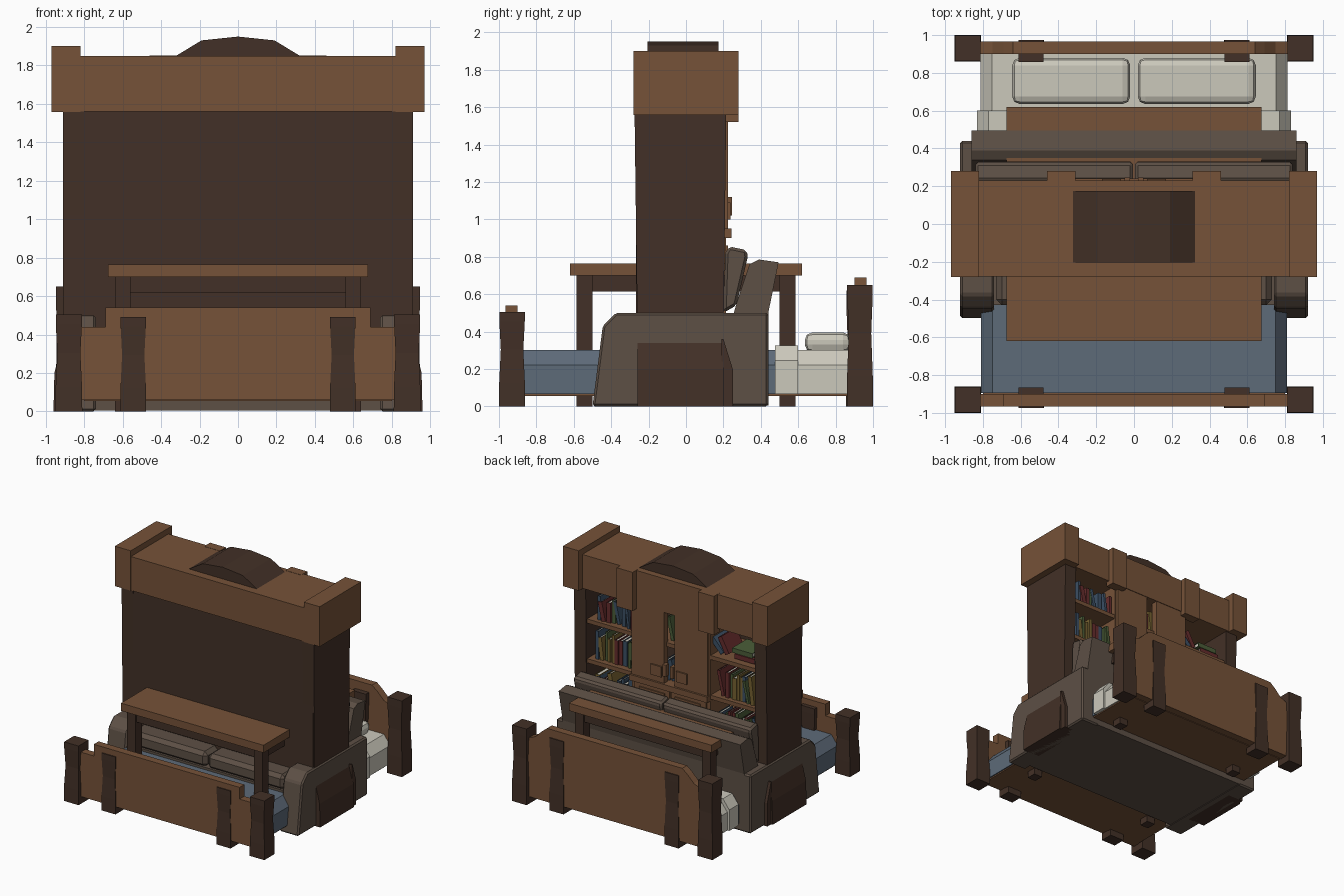
import bpy, bmesh, math, random
from mathutils import Matrix, Vector

if "Cube" in bpy.data.objects:
    bpy.data.objects.remove(bpy.data.objects["Cube"])
random.seed(4)

def material(name, c):
    m = bpy.data.materials.new(name)
    m.diffuse_color = (*c, 1)
    m.use_nodes = True
    m.node_tree.nodes["Principled BSDF"].inputs["Base Color"].default_value = m.diffuse_color
    return m

WOOD = material("wood", (0.18, 0.085, 0.04))
DARK = material("dark_wood", (0.055, 0.03, 0.02))
CLOTH = material("sofa_cloth", (0.11, 0.08, 0.06))
BLUE = material("blanket_blue", (0.11, 0.145, 0.19))
WHITE = material("linen", (0.60, 0.58, 0.50))
BOOKS = [material("book_" + n, c) for n, c in (
    ("red", (0.13, 0.025, 0.025)), ("green", (0.07, 0.11, 0.04)),
    ("blue", (0.045, 0.08, 0.13)), ("ochre", (0.18, 0.12, 0.03)))]

def finish(name, bm, mat, bevel=0, segs=1):
    bmesh.ops.recalc_face_normals(bm, faces=bm.faces)
    me = bpy.data.meshes.new(name)
    bm.to_mesh(me)
    bm.free()
    me.materials.append(mat)
    ob = bpy.data.objects.new(name, me)
    bpy.context.collection.objects.link(ob)
    if bevel:
        b = ob.modifiers.new("bevel", 'BEVEL')
        b.width, b.segments = bevel, segs
    return ob

def add_box(bm, x0, x1, y0, y1, z0, z1, mtx=None):
    m = Matrix.Translation(((x0+x1)/2, (y0+y1)/2, (z0+z1)/2)) @ Matrix.Diagonal((x1-x0, y1-y0, z1-z0, 1))
    bmesh.ops.create_cube(bm, size=1, matrix=(mtx or Matrix()) @ m)

def box(name, x0, x1, y0, y1, z0, z1, mat, bevel=0, segs=1):
    bm = bmesh.new()
    add_box(bm, x0, x1, y0, y1, z0, z1)
    return finish(name, bm, mat, bevel, segs)

def pair(name, x0, x1, *rest):
    box(name + "_right", x0, x1, *rest)
    box(name + "_left", -x1, -x0, *rest)

def prism(name, pts, axis, a, b, mat, bevel=0):
    """Extrude a 2D profile along x (pts are y,z) or along y (pts are x,z)."""
    bm = bmesh.new()
    put = (lambda p, d: (d, p[0], p[1])) if axis == 'x' else (lambda p, d: (p[0], d, p[1]))
    f = bm.faces.new([bm.verts.new(put(p, a)) for p in pts])
    ext = bmesh.ops.extrude_face_region(bm, geom=[f])
    vs = [v for v in ext["geom"] if isinstance(v, bmesh.types.BMVert)]
    bmesh.ops.translate(bm, verts=vs, vec=Vector(put((0, 0), b - a)))
    return finish(name, bm, mat, bevel)

def mirror_pts(half):
    return half + [(-x, z) for x, z in reversed(half) if abs(x) > 1e-6]

def post(name, cx, cy, w, d, h, mat):
    """Square post with a narrow waist."""
    bm = bmesh.new()
    rings = []
    for t, s in ((0, 1), (0.25, .98), (0.6, .86), (0.9, .97), (1, .97)):
        rings.append([bm.verts.new((cx+sx*w*s/2, cy+sy*d*s/2, h*t))
                      for sx, sy in ((-1, -1), (1, -1), (1, 1), (-1, 1))])
    bm.faces.new(rings[0])
    bm.faces.new(rings[-1])
    for r, q in zip(rings, rings[1:]):
        for i in range(4):
            j = (i+1) % 4
            bm.faces.new((r[i], r[j], q[j], q[i]))
    finish(name, bm, mat)

# ---- Bed ----
for s, side in ((1, "right"), (-1, "left")):
    post(f"bed_foot_post_{side}", s*.88, -.93, .14, .14, .505, DARK)
    post(f"bed_head_post_{side}", s*.88, .93, .14, .14, .65, DARK)
    post(f"bed_foot_brace_{side}", s*.545, -.92, .135, .11, .49, DARK)
    post(f"bed_head_brace_{side}", s*.545, .915, .135, .12, .62, DARK)
prism("footboard", mirror_pts([(.82, .06), (.82, .44), (.69, .44), (.69, .54)]), 'y', -.965, -.9, WOOD)
prism("headboard", mirror_pts([(.82, .06), (.82, .56), (.75, .59), (.69, .65), (.64, .69)]), 'y', .9, .965, WOOD)
box("bed_base", -.80, .80, -.9, .9, .055, .09, WOOD)
SEC = lambda w, h: mirror_pts([(w, .065), (w, h-.08), (w-.06, h)])
prism("blanket", SEC(.81, .30), 'y', -.895, .49, BLUE)
prism("blanket_fold", SEC(.83, .325), 'y', .475, .60, WHITE)
prism("sheet", SEC(.812, .30), 'y', .60, .9, WHITE)
pair("pillow", .02, .645, .635, .88, .29, .395, WHITE, .04, 2)

# ---- Sofa ----
arm = [(-.5, 0), (-.445, .43), (-.375, .5), (.44, .5), (.44, 0)]
prism("sofa_arm_right", arm, 'x', .74, .92, CLOTH, .012)
prism("sofa_arm_left", arm, 'x', -.92, -.74, CLOTH, .012)
box("sofa_base", -.76, .76, -.43, .44, .004, .32, CLOTH)
pair("seat_cushion", .005, .73, -.43, .2, .31, .44, CLOTH, .03)
prism("sofa_back", [(.2, .3), (.27, .55), (.34, .76), (.39, .785), (.495, .77), (.44, .5), (.44, .3)],
      'x', -.86, .86, CLOTH)
back = [(.2, .5), (.21, .82), (.23, .855), (.325, .835), (.33, .8), (.27, .54)]
prism("back_cushion_right", back, 'x', .005, .84, CLOTH, .015)
prism("back_cushion_left", back, 'x', -.84, -.005, CLOTH, .015)

# ---- Table ----
box("table_top", -.675, .675, -.62, .62, .70, .765, WOOD)
for y in (-.5425, .5425):
    pair("table_leg", .56, .64, y-.0425, y+.0425, 0, .70, DARK)
    box("table_end_apron", -.56, .56, y-.03, y+.03, .615, .70, DARK)
pair("table_side_apron", .57, .63, -.5, .5, .615, .70, DARK)

# ---- Bookcase ----
box("bookcase_back", -.90, .90, -.268, -.2, .01, 1.57, DARK)
for s, side in ((1, "right"), (-1, "left")):
    prism(f"bookcase_side_{side}", [(-.255, 0), (-.275, 1.57), (.215, 1.57), (.2, .36)] + [(.2, 0)],
          'x', s*.80, s*.91, DARK)
    # flared foot of the side panel
    prism(f"bookcase_foot_{side}", [(s*.80, 0), (s*.96, 0), (s*.955, .2), (s*.915, .36), (s*.80, .36)],
          'y', -.26, .2, DARK)
    prism(f"bookcase_toe_{side}", [(.19, 0), (.25, 0), (.25, .2), (.2, .36), (.19, .36)],
          'x', s*.80, s*.945, DARK)
box("bookcase_cornice", -.96, .96, -.277, .23, 1.56, 1.85, WOOD)
pair("cornice_end", .82, .97, -.28, .28, 1.558, 1.90, WOOD)
pair("cornice_bracket", .31, .46, .2, .28, 1.52, 1.852, WOOD)
prism("top_arch", mirror_pts([(.33, 1.845), (.19, 1.93), (0, 1.95)]), 'y', -.205, .175, DARK)
shelves = (.28, .62, .95, 1.29)
for i, z in enumerate(shelves):
    box(f"shelf_{i}", -.81, .81, -.21, .195, z-.035, z, WOOD)
# centre cabinet with tall panels above and doors below
pair("cabinet_divider", .33, .37, -.2, .2, .25, 1.57, WOOD)
pair("upper_panel", .05, .36, .17, .225, .95, 1.57, WOOD)
pair("upper_panel_trim", .07, .17, .22, .238, 1.0, 1.09, WOOD)
box("cabinet_ledge", -.37, .37, .16, .242, .90, .95, WOOD)
pair("lower_door", .008, .34, .17, .215, .29, .90, WOOD)
pair("lower_door_inset", .05, .29, .21, .225, .60, .86, WOOD)
pair("door_pull", .02, .05, .2, .245, 1.02, 1.12, WOOD)

# ---- Books ----
covers = [bmesh.new() for _ in BOOKS]
pages = bmesh.new()

def book(mtx, t, d, h):
    """Book standing at the origin, spine facing +y."""
    bm = random.choice(covers)
    c = .004
    add_box(bm, 0, c, -d, 0, 0, h, mtx)
    add_box(bm, t-c, t, -d, 0, 0, h, mtx)
    add_box(bm, c, t-c, -c, 0, 0, h, mtx)
    add_box(pages, c, t-c, -d+.008, -c, .008, h-.008, mtx)

def row(x0, x1, z, hmax):
    x = x0 + .005
    while x < x1 - .06:
        t, d = random.uniform(.02, .042), random.uniform(.16, .22)
        h = hmax * random.uniform(.62, .85)
        lean = random.choice((0, 0, 0, .12, .22))
        tilt = Matrix.Rotation(lean, 4, 'Y')
        lift = t * math.sin(lean)
        if x + t + h*math.sin(lean) > x1:
            tilt, lift, lean = Matrix(), 0, 0
        book(Matrix.Translation((x, random.uniform(.14, .17), z + lift)) @ tilt, t, d, h)
        x += t*math.cos(lean) + random.choice((.002, .004, .015)) + h*math.sin(lean)*.5

for z, h in ((.62, .28), (.95, .29)):
    row(.375, .80, z, h)
    row(-.80, -.375, z, h)
row(.375, .80, 1.29, .25)
for z in (.95, 1.29):
    row(-.1, .12, z, .26)
# loose pile on the top shelf
for k, (x, a) in enumerate(((-.76, 1.57), (-.74, 1.57), (-.52, .5), (-.47, .75))):
    m = Matrix.Translation((x, .16, 1.30 + (.045*(k+1) if k < 2 else .03))) @ Matrix.Rotation(a, 4, 'Y')
    book(m, .04, .2, .19 if k < 2 else .15)
for bm, m in zip(covers, BOOKS):
    finish("books_" + m.name.split("_")[1], bm, m)
finish("book_pages", pages, WHITE)
